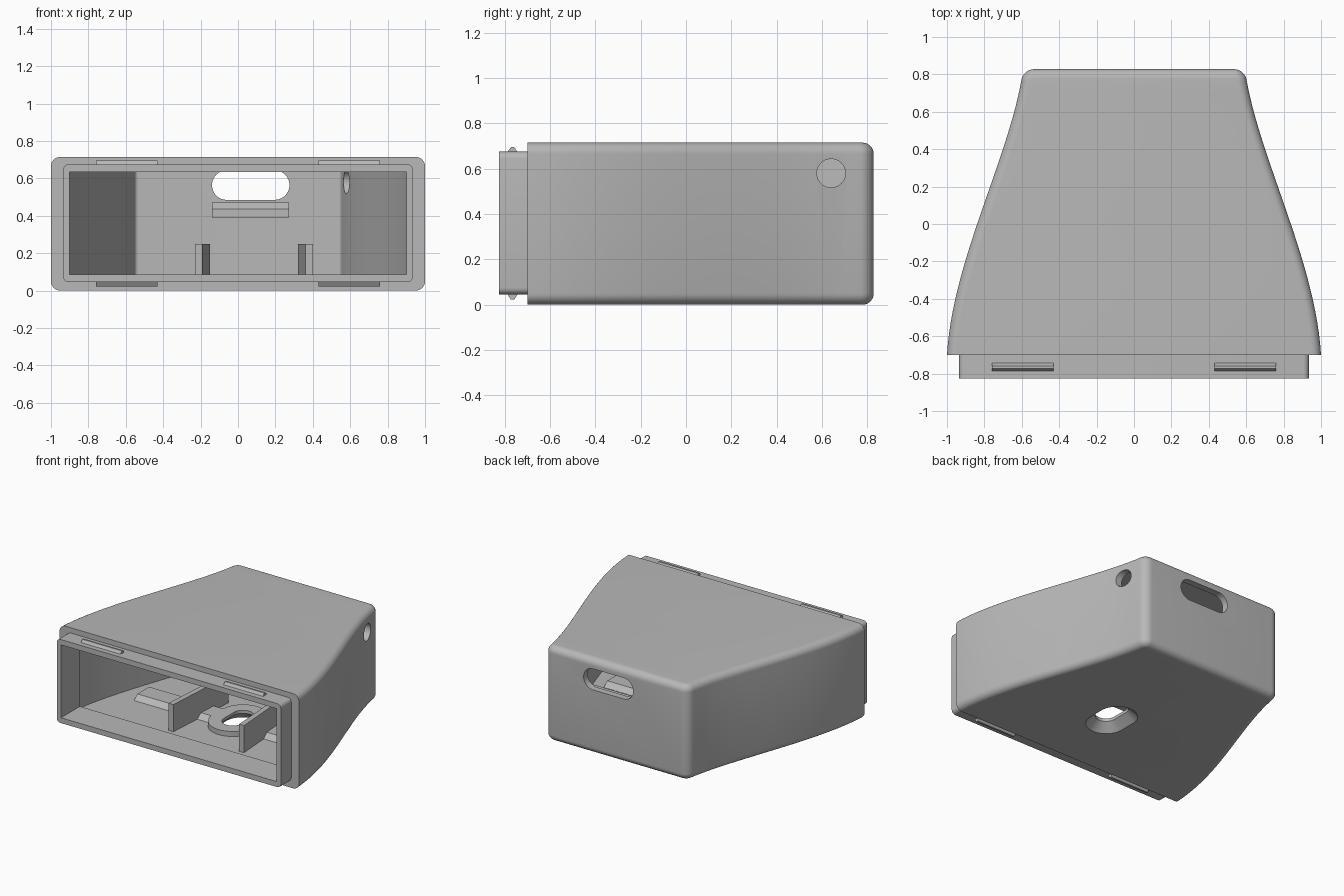
import bpy
import bmesh
from math import sin, cos, pi, radians
from mathutils import Vector
from mathutils.geometry import interpolate_bezier

cube = bpy.data.objects.get("Cube")
if cube:
    bpy.data.objects.remove(cube, do_unlink=True)

grey = bpy.data.materials.new("plain grey")
grey.use_nodes = True
colour = (0.48, 0.48, 0.48, 1)
grey.diffuse_color = colour
grey.node_tree.nodes["Principled BSDF"].inputs["Base Color"].default_value = colour


def loft(name, rings):
    """Skin a stack of equal-sized closed rings and cap both ends."""
    bm = bmesh.new()
    loops = [[bm.verts.new(p) for p in ring] for ring in rings]
    n = len(loops[0])
    for a, b in zip(loops, loops[1:]):
        for i in range(n):
            j = (i + 1) % n
            bm.faces.new((a[i], a[j], b[j], b[i]))
    bm.faces.new(loops[0])
    bm.faces.new(loops[-1])
    bmesh.ops.recalc_face_normals(bm, faces=bm.faces)
    mesh = bpy.data.meshes.new(name)
    bm.to_mesh(mesh)
    bm.free()
    mesh.materials.append(grey)
    obj = bpy.data.objects.new(name, mesh)
    bpy.context.collection.objects.link(obj)
    return obj


def prism(name, pts, axis, lo, hi):
    """Extrude a 2D outline along x, y or z."""
    def place(p, t):
        return {"x": (t, p[0], p[1]), "y": (p[0], t, p[1]), "z": (p[0], p[1], t)}[axis]
    return loft(name, [[place(p, t) for p in pts] for t in (lo, hi)])


def round_rect(cx, cy, hx, hy, r, steps=10):
    """Rounded rectangle; becomes a slot or circle when r reaches the half sizes."""
    pts = []
    for q, (sx, sy) in enumerate([(1, 1), (-1, 1), (-1, -1), (1, -1)]):
        for k in range(steps + 1):
            a = (q + k / steps) * pi / 2
            p = (cx + sx * (hx - r) + r * cos(a), cy + sy * (hy - r) + r * sin(a))
            if not pts or (Vector(p) - Vector(pts[-1])).length > 1e-5:
                pts.append(p)
    if (Vector(pts[0]) - Vector(pts[-1])).length < 1e-5:
        pts.pop()
    return pts


def rect(x0, x1, y0, y1):
    return [(x0, y0), (x1, y0), (x1, y1), (x0, y1)]


def combine(target, tool, operation):
    """Apply a boolean and discard the tool."""
    mod = target.modifiers.new("cut", "BOOLEAN")
    mod.operation, mod.solver, mod.object = operation, "EXACT", tool
    bpy.context.view_layer.update()
    graph = bpy.context.evaluated_depsgraph_get()
    mesh = bpy.data.meshes.new_from_object(target.evaluated_get(graph))
    target.modifiers.clear()
    target.data = mesh
    bpy.data.objects.remove(tool, do_unlink=True)


# Footprint: flowing sides and rounded rear corners
FRONT, HEIGHT = -0.70, 0.715
side = interpolate_bezier(Vector((1, FRONT)), Vector((0.97, -0.2)),
                          Vector((0.68, 0.33)), Vector((0.602, 0.77)), 28)
side = [p.to_2d() for p in side]
normals = []
for i in range(len(side)):
    t = side[min(i + 1, len(side) - 1)] - side[max(i - 1, 0)]
    normals.append(Vector((t.y, -t.x)).normalized())
normals[0] = Vector((1, 0))
for k in range(1, 10):
    a = radians(10 + 80 * k / 9)
    n = Vector((cos(a), sin(a)))
    side.append(Vector((0.533, 0.758)) + n * 0.07)
    normals.append(n)


def footprint(inset, front=None):
    half = [p - n * inset for p, n in zip(side, normals)]
    if front is not None:
        half = [p for p in half if p.y > front]
        half.insert(0, Vector((half[0].x, front)))
    return [(p.x, p.y) for p in half] + [(-p.x, p.y) for p in reversed(half)]


# Outer shell with rolled top and bottom edges
R, STEPS = 0.05, 7
levels = []
for k in range(STEPS + 1):
    a = pi / 2 * k / STEPS
    levels.append((R * (1 - cos(a)), R * (1 - sin(a))))
levels += [(HEIGHT - z, d) for z, d in reversed(levels)]
shell = loft("housing", [[(x, y, z) for x, y in footprint(d)] for z, d in levels])

# Plug-in lip, hollow interior and mouth
combine(shell, prism("lip", round_rect(0, 0.36, 0.935, 0.315, 0.03, 5), "y", -0.825, -0.65), "UNION")
combine(shell, prism("cavity", footprint(0.05, -0.6), "z", 0.045, 0.67), "DIFFERENCE")
combine(shell, prism("mouth", rect(-0.9, 0.9, 0.085, 0.635), "y", -0.9, -0.55), "DIFFERENCE")

# Chamfered floor rib and boss around the mounting hole
HX, HY = 0.09, -0.13
rib = [(HY - 0.11, 0.03), (HY - 0.11, 0.045), (HY - 0.07, 0.08),
       (HY + 0.07, 0.08), (HY + 0.11, 0.045), (HY + 0.11, 0.03)]
combine(shell, prism("floor_rib", rib, "x", -0.7, 0.7), "UNION")
combine(shell, prism("boss", round_rect(HX, HY, 0.17, 0.23, 0.17), "z", 0.03, 0.083), "UNION")

# Countersunk mounting slot, rear cable slot and side hole
sink = [[(x, y, z) for x, y in round_rect(HX, HY, r, r + 0.06, r)]
        for z, r in ((-0.01, 0.15), (0.06, 0.075), (0.12, 0.075))]
combine(shell, loft("countersink", sink), "DIFFERENCE")
combine(shell, prism("rear_slot", round_rect(0.068, 0.564, 0.207, 0.079, 0.079), "y", 0.65, 1), "DIFFERENCE")
combine(shell, prism("side_hole", round_rect(0.64, 0.58, 0.063, 0.063, 0.063), "x", 0.4, 1), "DIFFERENCE")

# Ledge under the rear slot
ledge = [(0.79, 0.39), (0.69, 0.39), (0.69, 0.435), (0.73, 0.47), (0.79, 0.47)]
prism("rear_ledge", ledge, "x", -0.14, 0.272)

# Pair of guide walls that funnel toward the rear
for name, s in (("right_guide", -1), ("left_guide", 1)):
    plan = [(0.275, -0.5), (0.315, -0.5), (0.275, 0.1), (0.235, 0.1)]
    prism(name, [(0.085 + s * x, y) for x, y in plan], "z", 0.04, 0.25)

# Snap ridges on the top and bottom of the lip
for name, x in (("right", -0.595), ("left", 0.595)):
    for level, base, tip in (("top", 0.67, 0.695), ("bottom", 0.05, 0.022)):
        ridge = [(-0.79, base), (-0.74, base), (-0.758, tip), (-0.772, tip)]
        prism(f"{name}_{level}_snap", ridge, "x", x - 0.165, x + 0.165)

# Smooth rounded areas, keep the corners crisp
for obj in bpy.context.collection.objects:
    obj.select_set(obj.type == "MESH")
bpy.context.view_layer.objects.active = shell
bpy.ops.object.shade_smooth_by_angle(angle=radians(30))
